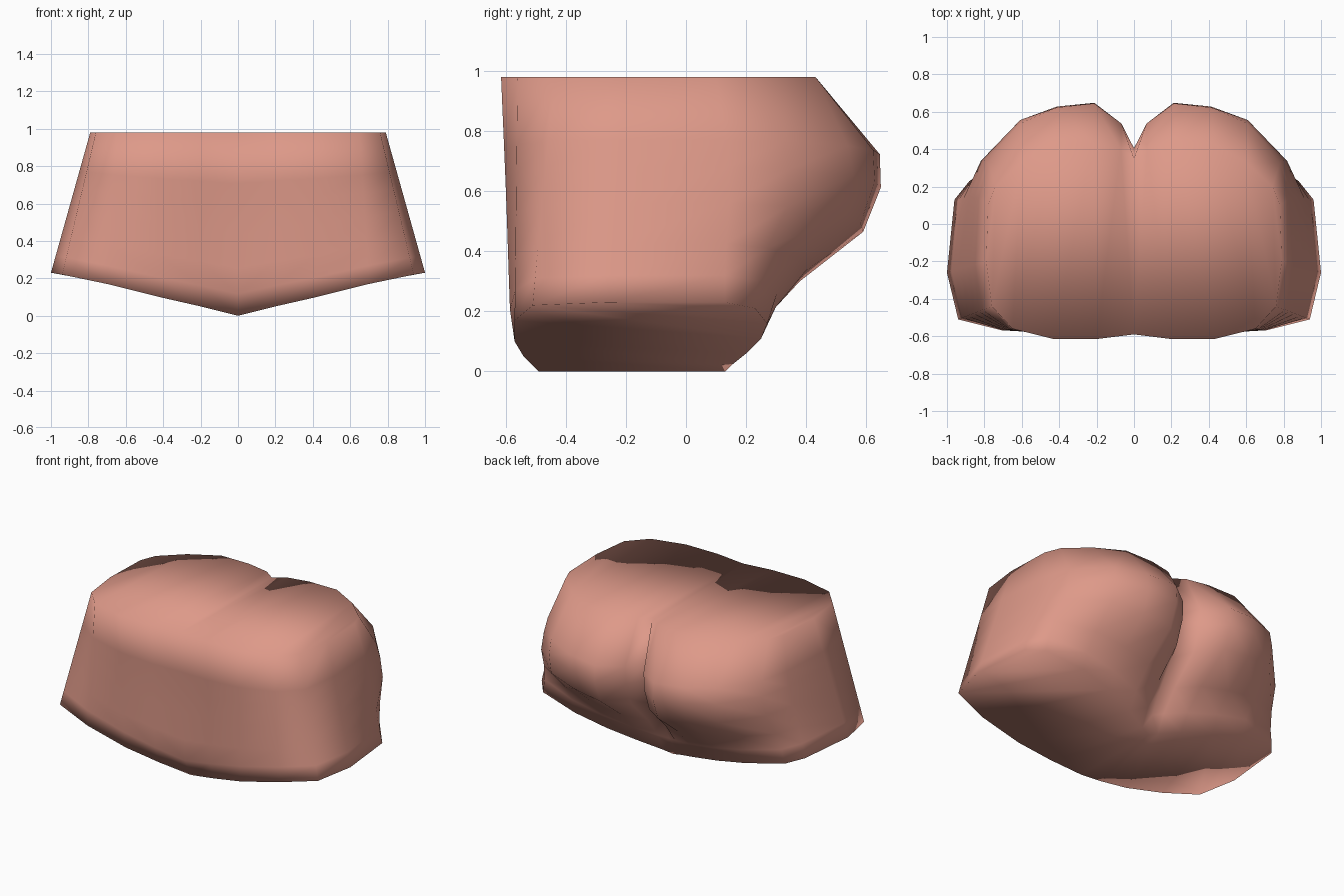
import bpy, bmesh

if "Cube" in bpy.data.objects:
    bpy.data.objects.remove(bpy.data.objects["Cube"])

# One column per entry, running from front centre around the side to back centre:
# (top x, top y, bottom x, bottom y, bottom z, bulge in y)
COLUMNS = [
    (0.00, -0.59, 0.00, -0.49, 0.00, -0.05),
    (0.20, -0.615, 0.20, -0.54, 0.05, -0.03),
    (0.43, -0.615, 0.42, -0.57, 0.10, -0.01),
    (0.65, -0.56, 0.70, -0.57, 0.17, 0.00),
    (0.76, -0.44, 0.94, -0.51, 0.22, 0.00),
    (0.79, -0.20, 1.00, -0.26, 0.23, 0.00),
    (0.78, 0.10, 0.96, 0.13, 0.23, 0.03),
    (0.74, 0.20, 0.88, 0.23, 0.21, 0.13),
    (0.60, 0.33, 0.62, 0.27, 0.16, 0.25),
    (0.42, 0.43, 0.40, 0.25, 0.11, 0.27),
    (0.22, 0.43, 0.20, 0.20, 0.06, 0.31),
    (0.07, 0.40, 0.06, 0.15, 0.02, 0.23),
    (0.00, 0.35, 0.00, 0.13, 0.00, 0.13),
]
# Rows from leg opening to waist: (height fraction, back bulge, front bulge)
ROWS = [(0, 0, 0), (0.12, 0.1, 1), (0.26, 0.38, 0.8), (0.44, 0.93, 0.5),
        (0.6, 1, 0.3), (0.72, 0.9, 0.2), (1, 0, 0)]
TOP = 0.98


def lerp(a, b, t):
    return a + (b - a) * t


bm = bmesh.new()
grid = []
for t, back, front in ROWS:
    grid.append([bm.verts.new((lerp(bx, tx, t),
                               lerp(by, ty, t) + b * (back if b > 0 else front),
                               lerp(bz, TOP, t)))
                 for tx, ty, bx, by, bz, b in COLUMNS])

# outer skin
n = len(COLUMNS)
for lo, hi in zip(grid, grid[1:]):
    for i in range(n - 1):
        bm.faces.new((lo[i], lo[i + 1], hi[i + 1], hi[i]))

# waist cap and leg cap, as strips from front to back
for ring, flip in ((grid[-1], False), (grid[0], True)):
    for i in range(n // 2):
        quad = [ring[i], ring[i + 1], ring[n - 2 - i], ring[n - 1 - i]]
        if quad[1] is quad[2]:
            quad.pop(2)
        if flip:
            quad.reverse()
        bm.faces.new(quad)

for f in bm.faces:
    f.smooth = True
mesh = bpy.data.meshes.new("hips")
bm.to_mesh(mesh)
bm.free()

hips = bpy.data.objects.new("hips", mesh)
bpy.context.collection.objects.link(hips)

# mirrored left half
mirror = hips.modifiers.new("mirror", 'MIRROR')
mirror.use_axis = (True, False, False)
mirror.merge_threshold = 0.002

skin = bpy.data.materials.new("salmon skin")
skin.diffuse_color = (0.73, 0.32, 0.25, 1)
skin.use_nodes = True
skin.node_tree.nodes["Principled BSDF"].inputs["Base Color"].default_value = skin.diffuse_color
mesh.materials.append(skin)
